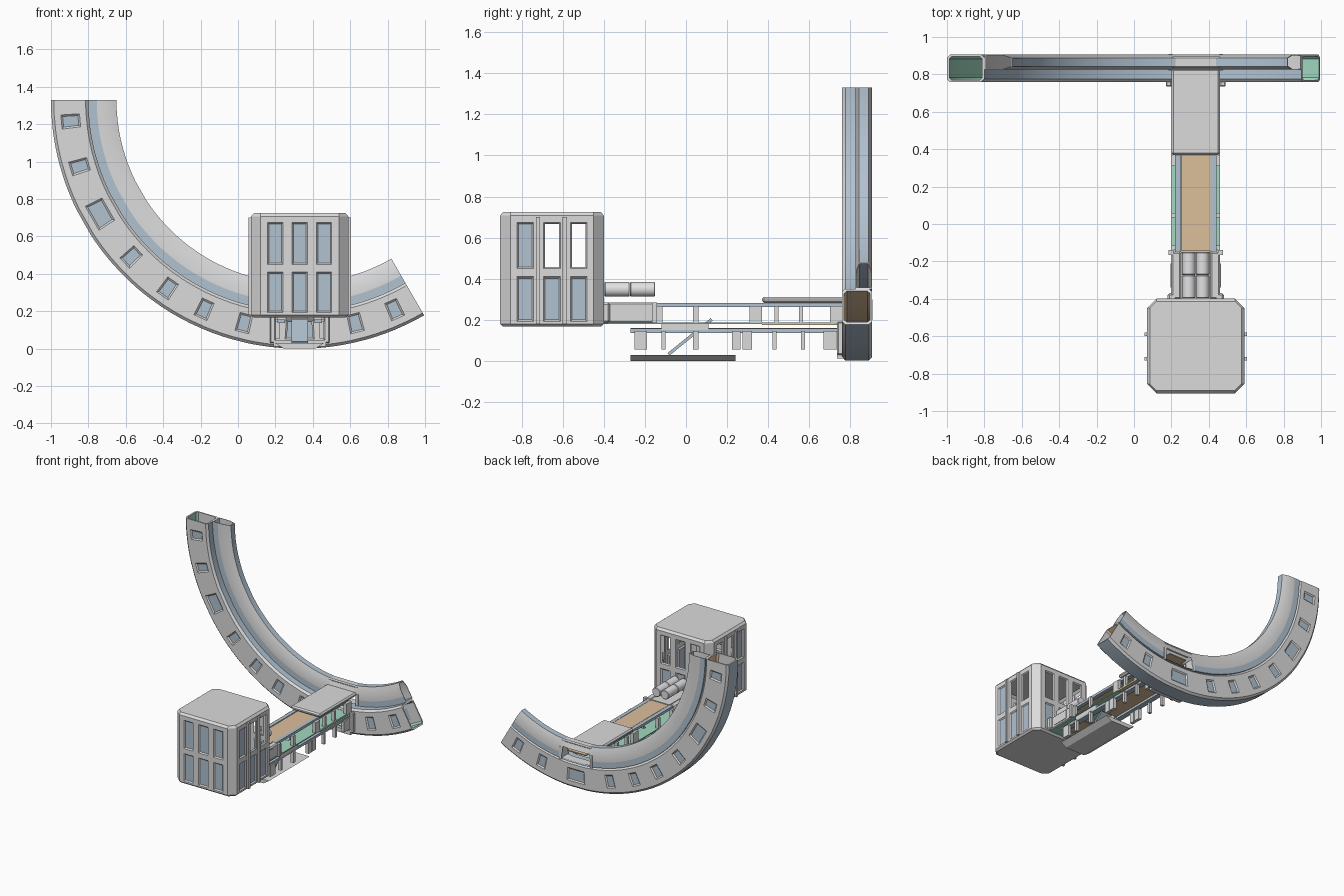
import bpy, bmesh, math
from mathutils import Vector, Matrix

if "Cube" in bpy.data.objects:
    bpy.data.objects.remove(bpy.data.objects["Cube"])

CX = 0.33  # shared symmetry plane of cabin, corridor and arc


def material(name, rgb):
    m = bpy.data.materials.new(name)
    m.diffuse_color = (*rgb, 1)
    m.use_nodes = True
    m.node_tree.nodes["Principled BSDF"].inputs["Base Color"].default_value = m.diffuse_color
    return m


MATS = [material("hull grey", (0.71, 0.71, 0.71)),
        material("glass blue", (0.44, 0.54, 0.63)),
        material("ceiling tan", (0.72, 0.52, 0.33)),
        material("floor green", (0.36, 0.69, 0.53)),
        material("tank light grey", (0.76, 0.76, 0.78))]
GREY, BLUE, TAN, GREEN, LIGHT = range(5)


def finish(name, bm, smooth=False):
    me = bpy.data.meshes.new(name)
    bm.to_mesh(me)
    bm.free()
    ob = bpy.data.objects.new(name, me)
    bpy.context.collection.objects.link(ob)
    for m in MATS:
        me.materials.append(m)
    if smooth:
        bpy.ops.object.select_all(action='DESELECT')
        ob.select_set(True)
        bpy.context.view_layer.objects.active = ob
        bpy.ops.object.shade_smooth_by_angle(angle=math.radians(25))
    return ob


def loft(bm, loops):
    """Quads between closed loops; returns vertex rows and faces by (row, column)."""
    rows = [[bm.verts.new(p) for p in lp] for lp in loops]
    n, faces = len(loops[0]), {}
    for i in range(len(rows) - 1):
        for j in range(n):
            k = (j + 1) % n
            faces[i, j] = bm.faces.new((rows[i][j], rows[i][k], rows[i + 1][k], rows[i + 1][j]))
    return rows, faces


def box(name, x, y, z, mat=GREY, bevel=0.0, tilt=0.0):
    bm = bmesh.new()
    bmesh.ops.create_cube(bm, size=1)
    size = Vector((x[1] - x[0], y[1] - y[0], z[1] - z[0]))
    mid = Vector((x[1] + x[0], y[1] + y[0], z[1] + z[0])) / 2
    bmesh.ops.scale(bm, vec=size, verts=bm.verts)
    if bevel:
        bmesh.ops.bevel(bm, geom=bm.edges[:], offset=bevel, segments=1, affect='EDGES')
    bmesh.ops.transform(bm, matrix=Matrix.Translation(mid) @ Matrix.Rotation(tilt, 4, 'X'), verts=bm.verts)
    for f in bm.faces:
        f.material_index = mat
    return finish(name, bm)


def pair(name, x, y, z, mat=GREY, bevel=0.0):
    """Two boxes mirrored about the centre plane; x is the offset range."""
    box("right_" + name, (CX + x[0], CX + x[1]), y, z, mat, bevel)
    box("left_" + name, (CX - x[1], CX - x[0]), y, z, mat, bevel)


# ---------- Curved habitat arc ----------
WINDOWS = {185.3: 3.4, 196.8: 3.4, 209.7: 6.6, 223: 3.4, 235: 3.4, 245.5: 3.4, 256: 3.4, 270: 7, 284: 3.4, 294.3: 3.4}
edges = sorted([180, 300, 263.5, 276.5] + [c + s * w / 2 for c, w in WINDOWS.items() for s in (-1, 1)])
angles, window_rows, hatch_rows = [], [], []
for a, b in zip(edges, edges[1:]):
    is_window = any(abs((a + b) / 2 - c) < 0.01 for c in WINDOWS)
    if is_window:
        window_rows.append(len(angles))
    steps = 1 if is_window else max(1, math.ceil((b - a) / 2.5))
    for i in range(steps):
        if 263.4 < a and b < 276.6:
            hatch_rows.append(len(angles))
        angles.append(a + (b - a) * i / steps)
angles.append(300)
door_row = window_rows[list(WINDOWS).index(270)]


def arc_shell(name, profile, outer_mats, inner_mats, centre, shrink, window_cols, open_cells):
    bm = bmesh.new()

    def sweep(pr):
        return loft(bm, [[(CX + r * math.cos(math.radians(a)), y, 1.33 + r * math.sin(math.radians(a)))
                          for y, r in pr] for a in angles])
    inner = [(centre[0] + (y - centre[0]) * shrink, centre[1] + (r - centre[1]) * shrink) for y, r in profile]
    (rows_o, fo), (rows_i, fi) = sweep(profile), sweep(inner)
    for (i, j), f in fo.items():
        f.material_index = outer_mats.get(j, GREY)
    for (i, j), f in fi.items():
        f.material_index = inner_mats.get(j, GREY)
        if i in window_rows and j in window_cols:
            f.material_index = BLUE
    n = len(profile)
    for e in (0, -1):  # end rims
        for j in range(n):
            k = (j + 1) % n
            bm.faces.new((rows_o[e][j], rows_o[e][k], rows_i[e][k], rows_i[e][j]))
    bmesh.ops.recalc_face_normals(bm, faces=bm.faces[:])
    panes = [fo[i, j] for i in window_rows for j in window_cols]
    holes = [f[cell] for f in (fo, fi) for cell in open_cells]
    if panes:
        bmesh.ops.inset_individual(bm, faces=panes, thickness=0.013, depth=-0.008)
        for f in panes:
            f.material_index = BLUE
    bmesh.ops.delete(bm, geom=holes, context='FACES')
    finish(name, bm, True)


half = [(0.775, 1.33), (0.76, 1.315), (0.76, 1.28), (0.76, 1.18), (0.76, 1.145), (0.775, 1.13)]
arc_shell("habitat_arc", half + [(1.665 - y, r) for y, r in reversed(half)],
          {5: BLUE, 11: BLUE}, {5: TAN, 4: TAN, 6: TAN, 11: GREEN, 0: GREEN, 10: GREEN},
          (0.8325, 1.23), 0.87, (2, 8), [(door_row, 2)])
arc_shell("arc_inner_rail", [(0.825, 1.13), (0.825, 1.085), (0.825, 1.03), (0.842, 0.98),
                             (0.888, 0.98), (0.905, 1.03), (0.905, 1.085), (0.905, 1.13)],
          {0: BLUE, 3: BLUE, 6: BLUE, 7: BLUE}, {3: BLUE}, (0.865, 1.055), 0.9, (),
          [(i, j) for i in hatch_rows for j in (0, 1, 5, 6)])
# junction frame where the corridor meets the arc
pair("junction_jamb", (0.13, 0.16), (0.735, 0.775), (0.03, 0.19), GREY, 0.006)
box("junction_lintel", (0.2, 0.46), (0.735, 0.775), (0.155, 0.19))
box("junction_sill", (0.19, 0.47), (0.735, 0.775), (0.012, 0.045))
box("junction_cap", (0.2, 0.465), (0.835, 0.895), (0.335, 0.356), GREY, 0.008)
# hatch surround on the rear of the rail
pair("hatch_jamb", (0.125, 0.145), (0.82, 0.908), (0.2, 0.3))

# ---------- Cabin ----------
HX, HY, CH, CY = 0.26, 0.253, 0.05, -0.652


def cabin_loop(z, d):
    pts = []
    for k in range(4):
        along, out = ((HX, HY), (HY, HX))[k % 2]
        ts = [-(along - CH)] + [c + s * 0.041 for c in (-0.13, 0, 0.13) for s in (-1, 1)] + [along - CH]
        for t in ts:
            p = (t, -(out - d))
            for _ in range(k):
                p = (-p[1], p[0])
            pts.append((CX + p[0], CY + p[1], z))
    return pts


bm = bmesh.new()
levels = [(0.167, 0.015), (0.18, 0), (0.193, 0), (0.41, 0), (0.45, 0), (0.674, 0), (0.707, 0), (0.724, 0.015)]
rows, faces = loft(bm, [cabin_loop(z, d) for z, d in levels])
bm.faces.new(rows[0])
bm.faces.new(rows[-1])
bmesh.ops.recalc_face_normals(bm, faces=bm.faces[:])
panes = [faces[i, j] for i in (2, 4) for j in range(32) if j % 8 in (1, 3, 5)]
# upper openings toward the corridor carry no glass
opened = [faces[4, j] for j in (11, 13, 17, 19, 21, 25, 27)]
bmesh.ops.inset_individual(bm, faces=panes, thickness=0.011, depth=-0.009)
for f in panes:
    f.material_index = BLUE
bmesh.ops.delete(bm, geom=opened, context='FACES')
finish("cabin", bm)
for i, y in enumerate((-0.72, -0.59)):
    pair(f"cabin_rib_{i}", (0.255, 0.275), (y - 0.01, y + 0.01), (0.18, 0.7))

# ---------- Link block and tanks ----------
pair("link_wall", (0.08, 0.13), (-0.4, -0.15), (0.185, 0.285), GREY, 0.008)
pair("link_panel", (0.128, 0.134), (-0.34, -0.21), (0.205, 0.27))
pair("link_flare", (0.1, 0.15), (-0.41, -0.37), (0.185, 0.285), GREY, 0.01)
pair("link_collar", (0.12, 0.145), (-0.165, -0.14), (0.185, 0.285))
box("link_top", (0.25, 0.41), (-0.4, -0.15), (0.27, 0.283))
for ix in (-1, 1):
    for iy, y in enumerate((-0.335, -0.211)):
        bm = bmesh.new()
        bmesh.ops.create_cone(bm, cap_ends=True, segments=20, radius1=0.036, radius2=0.036, depth=0.122)
        caps = [e for e in bm.edges if abs(e.verts[0].co.z - e.verts[1].co.z) < 1e-4]
        bmesh.ops.bevel(bm, geom=caps, offset=0.004, segments=1, affect='EDGES')
        bmesh.ops.transform(bm, matrix=Matrix.Translation((CX + ix * 0.037, y, 0.349))
                            @ Matrix.Rotation(math.pi / 2, 4, 'X'), verts=bm.verts)
        for f in bm.faces:
            f.material_index = LIGHT
        finish(f"tank_{'left' if ix < 0 else 'right'}_{iy}", bm, True)

# ---------- Corridor, upper deck ----------
box("upper_floor", (0.2, 0.46), (-0.4, 0.37), (0.18, 0.188), GREEN)
box("upper_floor_rear", (0.2, 0.46), (0.37, 0.77), (0.181, 0.188), GREEN)
box("upper_floor_underside", (0.2, 0.46), (0.37, 0.77), (0.174, 0.181), TAN)
box("upper_ceiling", (0.255, 0.41), (-0.145, 0.89), (0.272, 0.28), TAN)
box("upper_roof", (0.2, 0.46), (0.37, 0.83), (0.282, 0.312), GREY, 0.01)
pair("upper_glass_rail", (0.08, 0.11), (-0.15, 0.76), (0.262, 0.282), BLUE)
for i, (a, b) in enumerate([(-0.14, -0.115), (0.035, 0.06), (0.31, 0.37), (0.43, 0.45), (0.55, 0.57), (0.7, 0.765)]):
    pair(f"upper_post_{i}", (0.105, 0.13), (a, b), (0.185, 0.268))

# ---------- Corridor, lower deck ----------
box("lower_ceiling_front", (0.255, 0.41), (-0.27, -0.1), (0.152, 0.16), TAN)
box("lower_ceiling_rear", (0.255, 0.41), (0.1, 0.76), (0.152, 0.16), TAN)
pair("lower_glass_rail", (0.078, 0.12), (-0.27, 0.76), (0.137, 0.157), BLUE)
for i, (a, b) in enumerate([(-0.25, -0.19), (-0.12, -0.1), (0.035, 0.06), (0.225, 0.265), (0.275, 0.32),
                            (0.42, 0.44), (0.56, 0.58), (0.67, 0.76)]):
    pair(f"lower_post_{i}", (0.105, 0.13), (a, b), (0.055, 0.145))
pair("landing_edge", (0.07, 0.12), (-0.12, 0.11), (0.15, 0.18))
box("stair_ramp", (0.285, 0.375), (-0.115, 0.155), (0.11, 0.125), BLUE, 0, math.atan2(0.17, 0.21))

# base tray with sloping flanks
bm = bmesh.new()
rows, _ = loft(bm, [[(CX + sx * w, y, z) for sx, y in ((-1, -0.27), (1, -0.27), (1, 0.24), (-1, 0.24))]
                    for z, w in ((0.0, 0.085), (0.03, 0.13))])
for r in rows:
    bm.faces.new(r)
bmesh.ops.recalc_face_normals(bm, faces=bm.faces[:])
finish("base_tray", bm)
